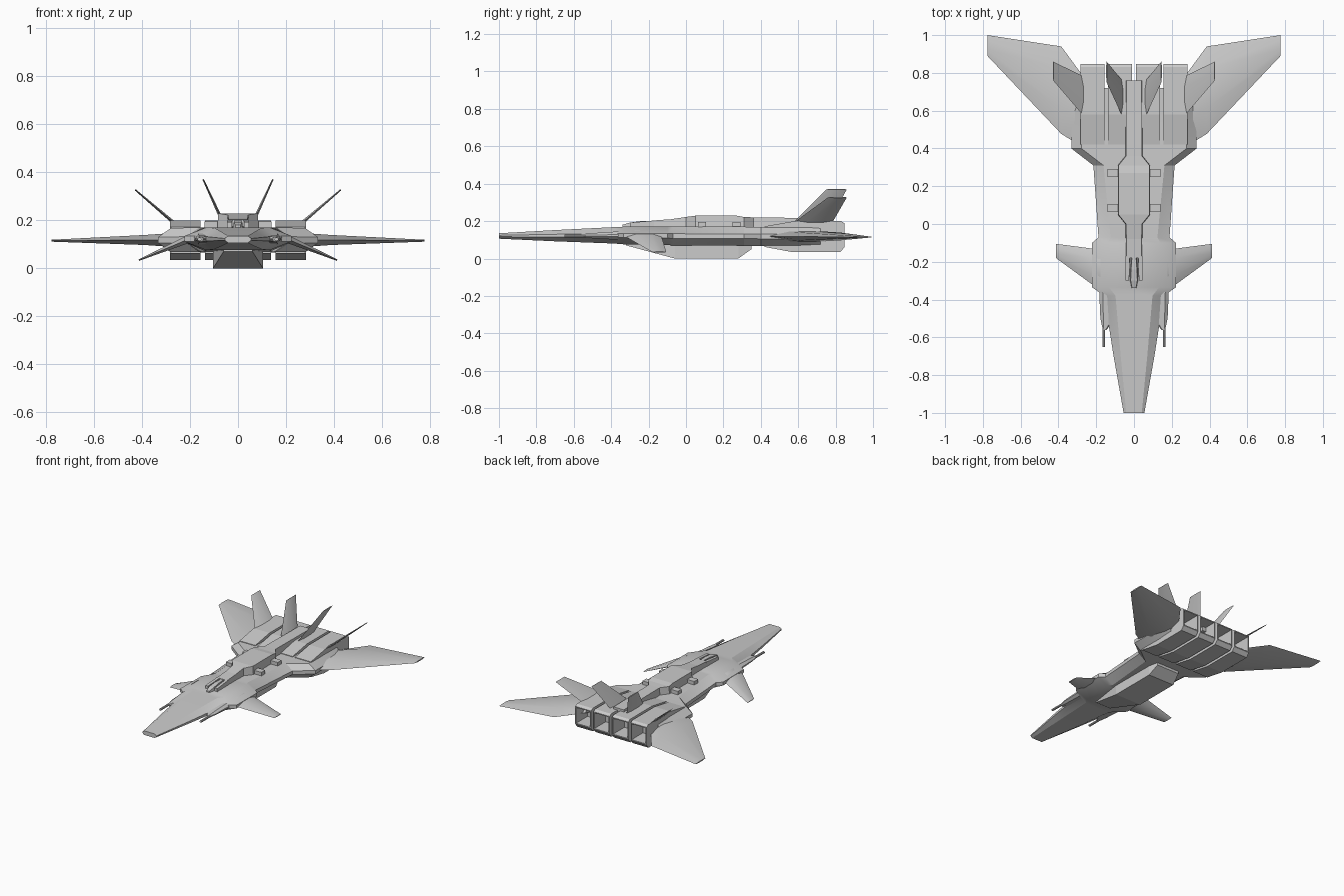
import bpy, bmesh
from mathutils import Vector

if "Cube" in bpy.data.objects:
    bpy.data.objects.remove(bpy.data.objects["Cube"])


def finish(name, bm, mirror=False, smooth=True):
    bmesh.ops.recalc_face_normals(bm, faces=bm.faces)
    me = bpy.data.meshes.new(name)
    bm.to_mesh(me)
    bm.free()
    ob = bpy.data.objects.new(name, me)
    bpy.context.collection.objects.link(ob)
    if mirror:
        ob.modifiers.new("mirror", 'MIRROR').use_clip = False
    if smooth:
        bpy.ops.object.select_all(action='DESELECT')
        ob.select_set(True)
        bpy.context.view_layer.objects.active = ob
        bpy.ops.object.shade_smooth_by_angle(angle=0.5)
    return ob


def loft(name, rings, mirror=False, smooth=True):
    """Skin a list of equal-length point rings and cap both ends."""
    bm = bmesh.new()
    vs = [[bm.verts.new(p) for p in r] for r in rings]
    n = len(rings[0])
    for a, b in zip(vs, vs[1:]):
        for i in range(n):
            j = (i + 1) % n
            bm.faces.new((a[i], a[j], b[j], b[i]))
    bm.faces.new(vs[0])
    bm.faces.new(vs[-1])
    return finish(name, bm, mirror, smooth)


def hull_ring(y, w, zb, zt, f):
    """Eight-sided hull section: f is the shoulder position along the width."""
    m, h = (zb + zt) / 2, (zt - zb) / 2
    half = [(w, m + .25 * h), (f * w, zt)]
    pts = half + [(-x, z) for x, z in reversed(half)]
    return [(x, y, z) for x, z in pts] + [(x, y, 2 * m - z) for x, z in reversed(pts)]


def box_ring(y, w, zb, zt, top=1.0, cx=0):
    return [(cx - w, y, zb), (cx + w, y, zb), (cx + w * top, y, zt), (cx - w * top, y, zt)]


def blade(name, sections):
    """Thin wing. Each section: leading point, trailing point, thickness."""
    le, te = Vector(sections[0][0]), Vector(sections[0][1])
    span = Vector(sections[-1][0]) - le
    nrm = (te - le).cross(span).normalized()
    rings = []
    for a, b, t in sections:
        a, b, o = Vector(a), Vector(b), nrm * t / 2
        p, q = a.lerp(b, .3), a.lerp(b, .75)
        rings.append([a, p + o, q + o, b, q - o, p - o])
    return loft(name, rings, mirror=True)


# main hull, nose to tail
loft("hull", [hull_ring(*s) for s in [
    (-1, .055, .106, .135, .75), (-.70, .108, .092, .152, .65),
    (-.38, .158, .080, .168, .62), (-.335, .222, .076, .170, .60),
    (-.10, .222, .072, .170, .62), (-.07, .188, .070, .170, .66),
    (.31, .215, .068, .170, .75), (.40, .332, .068, .168, .84),
    (.60, .332, .066, .168, .84), (.72, .300, .066, .168, .92)]])

# dorsal spine
loft("spine", [box_ring(*s) for s in [
    (-.18, .045, .15, .203, .9), (-.08, .045, .15, .210, .9), (0, .047, .15, .222, .9),
    (.05, .087, .15, .229, .95), (.27, .087, .15, .229, .95), (.31, .087, .15, .222, .95),
    (.36, .047, .15, .220, .9), (.76, .045, .15, .215, .9)]], smooth=False)
loft("spine_front_rail", [box_ring(-.30, .010, .15, .192, 1, .036),
                          box_ring(-.17, .012, .15, .203, .9, .033)], True, False)

# small turret in the spine notch
loft("turret", [box_ring(*s) for s in [
    (-.34, .013, .16, .180, .8), (-.30, .022, .16, .192, .8),
    (-.24, .022, .16, .200, .7), (-.18, .016, .16, .200, .7)]], smooth=False)

# side lugs on the spine
for i, y in enumerate((.085, .27)):
    loft(f"spine_lug_{i + 1}", [box_ring(y - .022, .03, .15, .195, 1, .11),
                                box_ring(y + .022, .03, .15, .195, 1, .11)], True, False)

# belly pod
loft("belly_pod", [box_ring(*s) for s in [
    (-.32, .06, .070, .11), (-.06, .104, 0, .11),
    (.28, .104, 0, .11), (.35, .09, .05, .11)]], smooth=False)

# engines: side profile swept across x, rear face hollowed
side = [(.42, .172), (.58, .200), (.83, .200), (.848, .188),
        (.848, .062), (.825, .034), (.57, .034), (.42, .062)]
for name, x0, x1 in (("inner_engine", .010, .138), ("outer_engine", .157, .282)):
    bm = bmesh.new()
    f = bm.faces.new([bm.verts.new((x0, y, z)) for y, z in side])
    r = bmesh.ops.extrude_face_region(bm, geom=[f])
    bmesh.ops.translate(bm, vec=(x1 - x0, 0, 0),
                        verts=[v for v in r['geom'] if isinstance(v, bmesh.types.BMVert)])
    bmesh.ops.recalc_face_normals(bm, faces=bm.faces)
    rear = max(bm.faces, key=lambda g: g.calc_center_median().y)
    bmesh.ops.inset_region(bm, faces=[rear], thickness=.010)
    r = bmesh.ops.extrude_face_region(bm, geom=[rear])
    bmesh.ops.translate(bm, vec=(0, -.14, 0),
                        verts=[v for v in r['geom'] if isinstance(v, bmesh.types.BMVert)])
    bmesh.ops.delete(bm, geom=[rear], context='FACES_ONLY') if rear.is_valid else None
    finish(name, bm, True, False)

# main wings
blade("main_wing", [((.26, .40, .118), (.26, .77, .118), .060),
                    ((.385, .477, .118), (.385, .94, .118), .042),
                    ((.776, .89, .115), (.776, 1.0, .115), .008)])

# forward canards, drooping
blade("canard", [((.17, -.335, .135), (.17, -.14, .135), .040),
                 ((.222, -.32, .115), (.222, -.13, .115), .030),
                 ((.413, -.18, .034), (.413, -.105, .034), .006)])

# tail fins
blade("outer_tail_fin", [((.265, .57, .188), (.265, .78, .188), .014),
                         ((.428, .76, .327), (.428, .86, .327), .006)])
blade("inner_tail_fin", [((.062, .57, .19), (.062, .76, .19), .014),
                         ((.145, .75, .370), (.145, .86, .370), .006)])

# nose guns: fairing and barrel
loft("gun_fairing", [hull_ring(-.56, .01, .113, .130, .6), hull_ring(-.50, .040, .108, .136, .6),
                     hull_ring(-.36, .046, .100, .145, .6)], True).location = (0, 0, 0)
ob = bpy.data.objects["gun_fairing"]
for v in ob.data.vertices:
    v.co.x += .138 if v.co.y > -.52 else .155
bm = bmesh.new()
bmesh.ops.create_cone(bm, cap_ends=True, segments=10, radius1=.008, radius2=.008, depth=.20)
for v in bm.verts:
    v.co = (v.co.x + .160, v.co.z - .55, v.co.y + .121)
finish("gun_barrel", bm, True)
